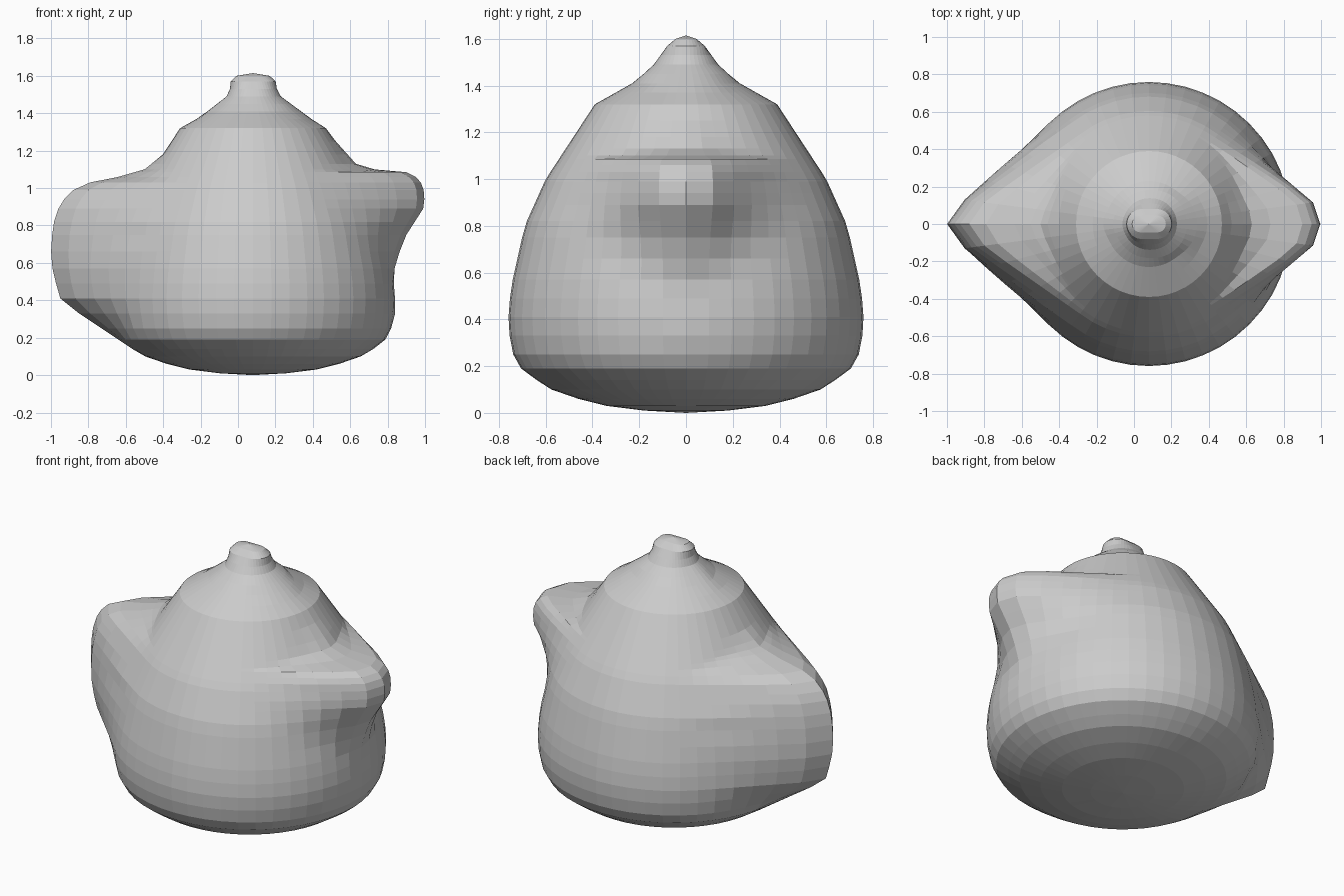
import bpy, bmesh, math

if "Cube" in bpy.data.objects:
    bpy.data.objects.remove(bpy.data.objects["Cube"])

CX = 0.08          # body axis
SEG = 48           # sides per ring

# silhouette profiles: (height, reach from the axis)
BODY = [(0.01, .18), (.03, .34), (.06, .46), (.09, .56), (.18, .70), (.27, .75), (.40, .76),
        (.53, .75), (.80, .69), (1.0, .60), (1.32, .39), (1.41, .23), (1.48, .145), (1.57, .08), (1.60, .045)]
HANDLE = [(0.01, .18), (.03, .34), (.07, .48), (.13, .63), (.21, .75), (.33, .93), (.41, 1.03), (.55, 1.07),
          (.65, 1.08), (.80, 1.07), (.92, 1.03), (.99, .96), (1.035, .86), (1.06, .72), (1.10, .58),
          (1.18, .48), (1.32, .36), (1.6, 0)]
SPOUT = [(0.01, .18), (.03, .34), (.06, .44), (.10, .57), (.17, .70), (.33, .76), (.50, .75), (.60, .76),
         (.75, .82), (.89, .91), (.97, .92), (1.05, .89), (1.09, .81), (1.10, .65), (1.13, .55),
         (1.22, .47), (1.32, .38), (1.6, 0)]
LEVELS = [.01, .03, .06, .10, .14, .19, .25, .33, .41, .49, .57, .66, .75, .82, .89, .94, .99, 1.03,
          1.06, 1.085, 1.10, 1.13, 1.18, 1.25, 1.32, 1.37, 1.41, 1.45, 1.49, 1.53, 1.57, 1.60]


def at(profile, z):
    """Linear lookup of a profile."""
    for (z0, r0), (z1, r1) in zip(profile, profile[1:]):
        if z <= z1:
            return r0 + (r1 - r0) * max(0, (z - z0) / (z1 - z0))
    return profile[-1][1]


def section(z):
    """Round body stretched like a taut skin to the handle and spout tips."""
    body, left, right = at(BODY, z), at(HANDLE, z), at(SPOUT, z)
    rl, rr = min(.11, body), min(.19, body)
    normals = [math.tau * i / 144 for i in range(144)]
    support = [max(body, rl - (left - rl) * math.cos(n), rr + (right - rr) * math.cos(n))
               for n in normals]
    ring = []
    for i in range(SEG):
        a = math.tau * i / SEG
        r = min(h / math.cos(a - n) for n, h in zip(normals, support) if math.cos(a - n) > .1)
        ring.append((CX + r * math.cos(a), r * math.sin(a), z))
    return ring


# pot body with handle and spout as one skin
bm = bmesh.new()
rings = [[bm.verts.new(p) for p in section(z)] for z in LEVELS]
for lo, hi in zip(rings, rings[1:]):
    for i in range(SEG):
        j = (i + 1) % SEG
        bm.faces.new((lo[i], lo[j], hi[j], hi[i]))

# base and knob end points
base = bm.verts.new((CX, 0, 0))
knob = bm.verts.new((CX, 0, 1.615))
for i in range(SEG):
    j = (i + 1) % SEG
    bm.faces.new((base, rings[0][j], rings[0][i]))
    bm.faces.new((knob, rings[-1][i], rings[-1][j]))
bmesh.ops.recalc_face_normals(bm, faces=bm.faces)

mesh = bpy.data.meshes.new("wrapped_pot")
bm.to_mesh(mesh)
bm.free()
bpy.context.collection.objects.link(bpy.data.objects.new("wrapped_pot", mesh))
